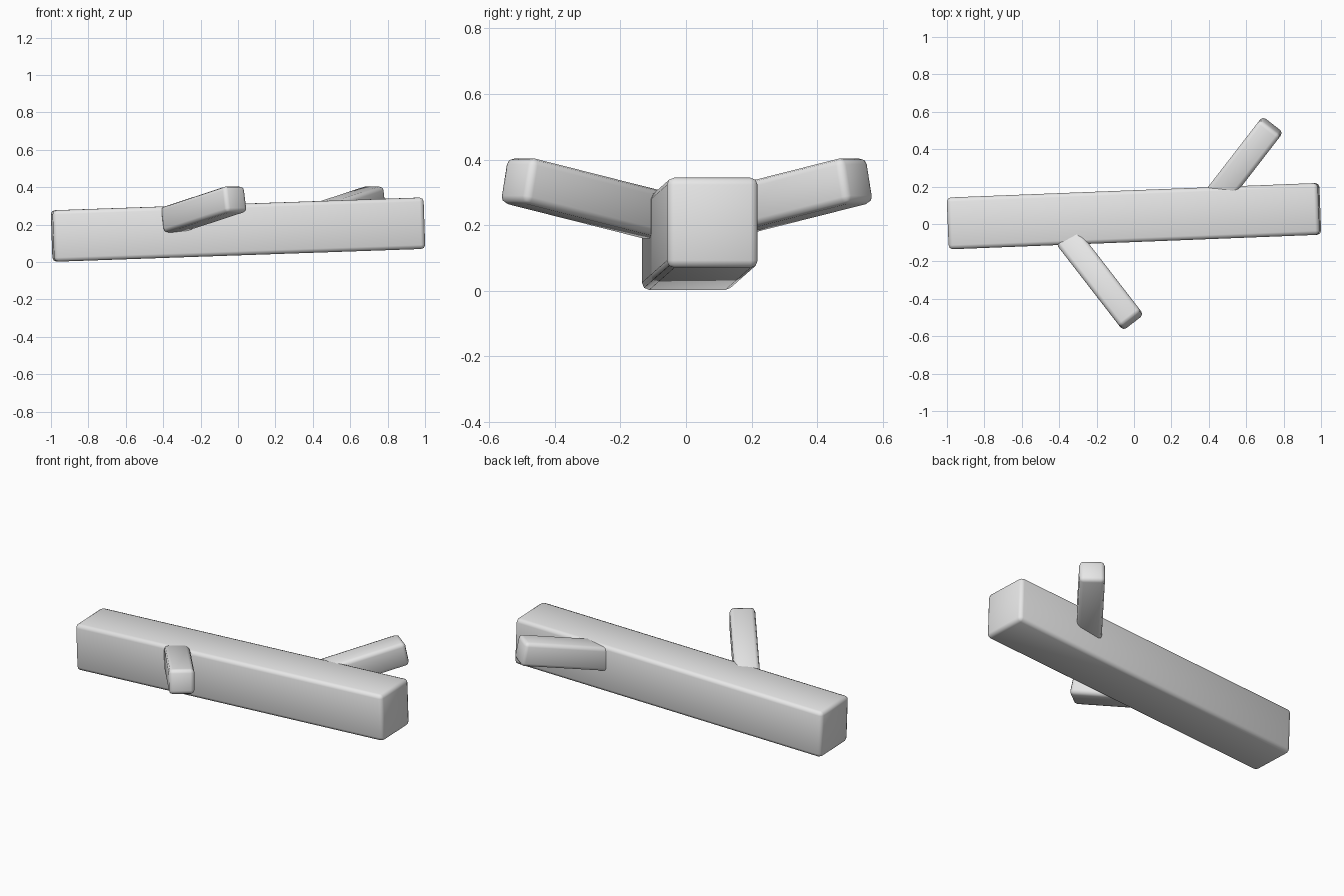
import bpy
from mathutils import Vector, Matrix

if "Cube" in bpy.data.objects:
    bpy.data.objects.remove(bpy.data.objects["Cube"])

grey = bpy.data.materials.new("light_grey")
grey.diffuse_color = (0.8, 0.8, 0.8, 1)
grey.use_nodes = True
grey.node_tree.nodes["Principled BSDF"].inputs["Base Color"].default_value = grey.diffuse_color


def beam(name, start, end, width, height, bevel):
    """Rounded box running from start to end, its top kept facing up."""
    start, end = Vector(start), Vector(end)
    along = (end - start).normalized()
    side = Vector((0, 0, 1)).cross(along).normalized()
    up = along.cross(side)
    turn = Matrix((along, side, up)).transposed().to_4x4()
    bpy.ops.mesh.primitive_cube_add(size=1)
    ob = bpy.context.object
    ob.name = name
    ob.data.transform(Matrix.Diagonal(((end - start).length, width, height, 1)))
    ob.matrix_world = Matrix.Translation((start + end) / 2) @ turn
    mod = ob.modifiers.new("rounded_edges", 'BEVEL')
    mod.width = bevel
    mod.segments = 2
    ob.data.materials.append(grey)
    ob.data.shade_smooth()
    return ob


# Main log, slightly turned and rising to the right
beam("log", (-0.992, 0.003, 0.139), (0.992, 0.081, 0.208), 0.277, 0.275, 0.022)

# Two stubs of cut branches, front and back
beam("front_branch", (-0.357, -0.07, 0.224), (-0.009, -0.52, 0.338), 0.14, 0.142, 0.022)
beam("back_branch", (0.389, 0.075, 0.224), (0.737, 0.525, 0.338), 0.14, 0.142, 0.022)
